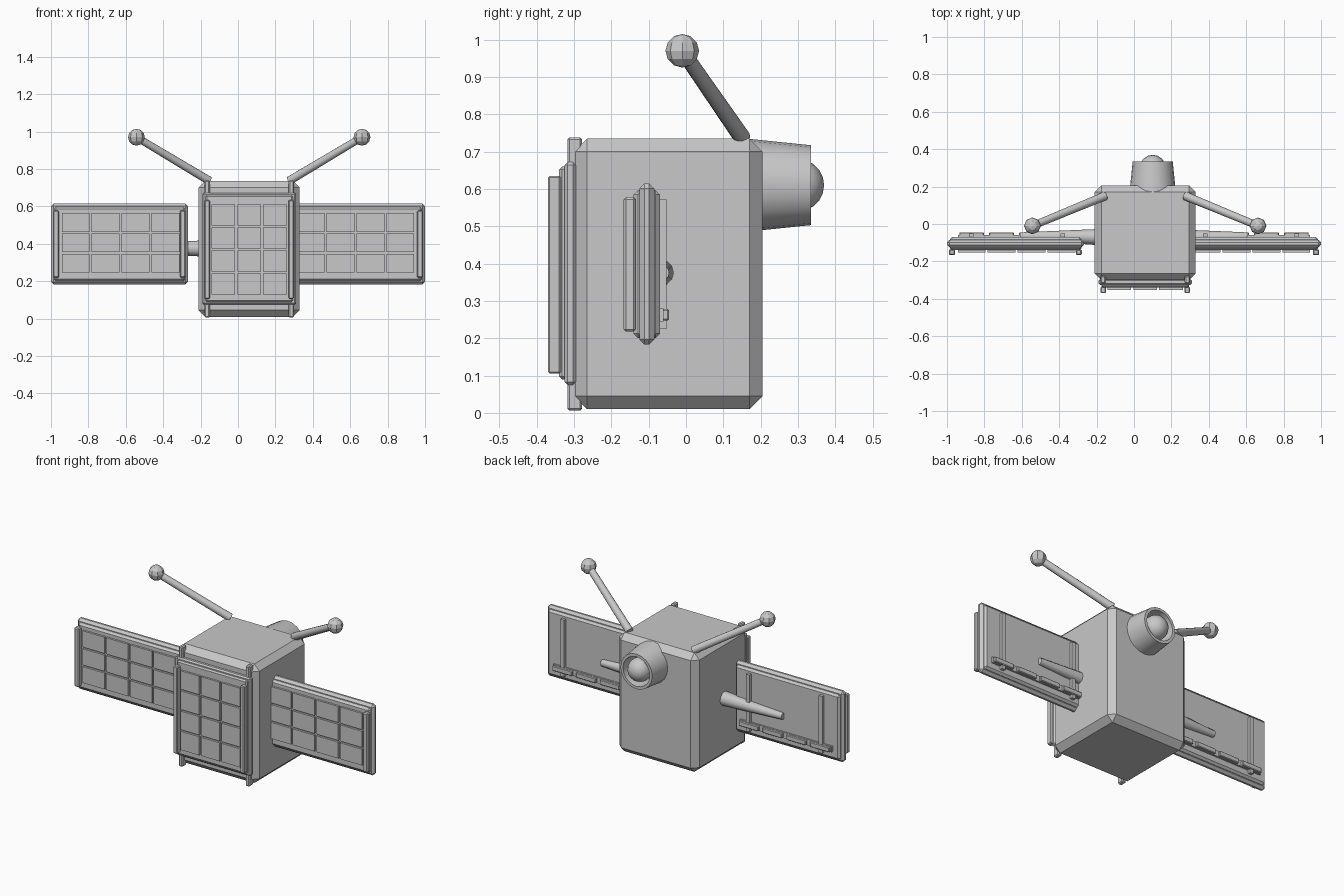
import bpy, bmesh
from mathutils import Vector, Matrix

if "Cube" in bpy.data.objects:
    bpy.data.objects.remove(bpy.data.objects["Cube"], do_unlink=True)

grey = bpy.data.materials.new("plain_grey")
grey.use_nodes = True
grey.diffuse_color = (0.58, 0.58, 0.58, 1)
grey.node_tree.nodes["Principled BSDF"].inputs["Base Color"].default_value = grey.diffuse_color


def finish(name, bm, smooth=False):
    mesh = bpy.data.meshes.new(name)
    bm.to_mesh(mesh)
    bm.free()
    mesh.materials.append(grey)
    obj = bpy.data.objects.new(name, mesh)
    bpy.context.collection.objects.link(obj)
    if smooth:
        bpy.ops.object.select_all(action="DESELECT")
        obj.select_set(True)
        bpy.context.view_layer.objects.active = obj
        bpy.ops.object.shade_smooth_by_angle()
    return obj


def box(name, x, y, z, bevel=0.0, inward=False):
    """Box from (low, high) ranges; inward turns the broad faces to the core."""
    bm = bmesh.new()
    size = [r[1] - r[0] for r in (x, y, z)]
    mid = [(r[0] + r[1]) / 2 for r in (x, y, z)]
    bmesh.ops.create_cube(bm, size=1,
                          matrix=Matrix.Translation(mid) @ Matrix.Diagonal((*size, 1)))
    if bevel:
        bmesh.ops.bevel(bm, geom=bm.edges[:], offset=bevel, segments=1,
                        affect="EDGES", profile=0.5)
    if inward:
        bm.normal_update()
        for f in [f for f in bm.faces if abs(f.normal.y) > 0.9]:
            f.normal_flip()
    return finish(name, bm)


def rod(name, start, end, r1, r2, sides=12):
    a, b = Vector(start), Vector(end)
    turn = (b - a).to_track_quat("Z", "Y").to_matrix().to_4x4()
    bm = bmesh.new()
    bmesh.ops.create_cone(bm, cap_ends=True, segments=sides, radius1=r1, radius2=r2,
                          depth=(b - a).length,
                          matrix=Matrix.Translation((a + b) / 2) @ turn)
    return finish(name, bm, True)


def ball(name, centre, radius, sides, rings, smooth=False):
    bm = bmesh.new()
    bmesh.ops.create_uvsphere(bm, u_segments=sides, v_segments=rings, radius=radius,
                              matrix=Matrix.Translation(centre))
    return finish(name, bm, smooth)


def cells(name, centre, cols, rows, pitch, size, y):
    """Grid of raised solar cells."""
    for i in range(cols):
        for j in range(rows):
            x = centre[0] + (i - (cols - 1) / 2) * pitch[0]
            z = centre[1] + (j - (rows - 1) / 2) * pitch[1]
            box(f"{name}_{i}_{j}", (x - size[0] / 2, x + size[0] / 2), y,
                (z - size[1] / 2, z + size[1] / 2))


# Main body
MID = 0.06
box("body", (-0.21, 0.33), (-0.30, 0.205), (0.01, 0.735), 0.035)

# Front panel with its mounting rails
box("front_panel", (-0.175, 0.295), (-0.34, -0.29), (0.09, 0.66), 0.008, True)
box("front_panel_rim", (-0.19, 0.31), (-0.325, -0.295), (0.075, 0.672), 0.008, True)
cells("front_cell", (MID, 0.37), 3, 4, (0.138, 0.123), (0.126, 0.113), (-0.352, -0.335))
for side, x in (("right", -0.165), ("left", 0.285)):
    box(f"{side}_front_bar", (x - 0.014, x + 0.014), (-0.37, -0.335), (0.105, 0.635), 0.005)
    box(f"{side}_mount_rail", (x - 0.014, x + 0.014), (-0.318, -0.278), (0.006, 0.738), 0.006)

# Solar wings
for side, s in (("left", 1), ("right", -1)):
    def span(a, b):
        return tuple(sorted((s * a, s * b)))

    box(f"{side}_wing", span(0.28, 0.985), (-0.14, -0.07), (0.20, 0.597), 0.012, True)
    box(f"{side}_wing_rim", span(0.268, 1.0), (-0.125, -0.085), (0.183, 0.615), 0.014, True)
    cells(f"{side}_wing_cell", (s * 0.628, 0.405), 4, 3, (0.16, 0.109), (0.148, 0.099),
          (-0.152, -0.135))
    for x in (0.295, 0.973):
        box(f"{side}_wing_bar", span(x - 0.016, x + 0.016), (-0.167, -0.135),
            (0.218, 0.578), 0.006)
    # Back of the wing: stiffeners, segmented strip and tapered arm
    for x in (0.38, 0.87):
        box(f"{side}_stiffener", span(x - 0.012, x + 0.012), (-0.075, -0.052), (0.225, 0.572))
    box(f"{side}_strip_base", span(0.32, 0.94), (-0.075, -0.06), (0.245, 0.28))
    for i in range(4):
        x = 0.388 + i * 0.16
        box(f"{side}_strip_segment", span(x - 0.066, x + 0.066), (-0.065, -0.045),
            (0.247, 0.278), 0.004)
    rod(f"{side}_wing_arm", (s * 0.19, -0.07, 0.375), (s * 0.61, -0.065, 0.375), 0.043, 0.02)

    # Antenna with ball tip
    tip = (MID + s * 0.603, -0.01, 0.97)
    rod(f"{side}_antenna", (MID + s * 0.215, 0.15, 0.738), tip, 0.023, 0.02)
    ball(f"{side}_antenna_tip", tip, 0.045, 8, 6)

# Rear thruster: hollow tapered ring turned about the y axis, with a ball inside
bm = bmesh.new()
profile = [(0.0, 0.17), (0.124, 0.17), (0.107, 0.335), (0.09, 0.335), (0.082, 0.235), (0.0, 0.235)]
verts = [bm.verts.new((0.10 + r, y, 0.61)) for r, y in profile]
edges = [bm.edges.new(pair) for pair in zip(verts, verts[1:])]
bmesh.ops.spin(bm, geom=verts + edges, cent=(0.10, 0, 0.61), axis=(0, 1, 0),
               angle=6.2831853, steps=20)
bmesh.ops.remove_doubles(bm, verts=bm.verts[:], dist=0.0005)
bmesh.ops.recalc_face_normals(bm, faces=bm.faces[:])
finish("rear_nozzle", bm, True)
ball("rear_nozzle_core", (0.10, 0.30, 0.61), 0.07, 16, 10, True)
